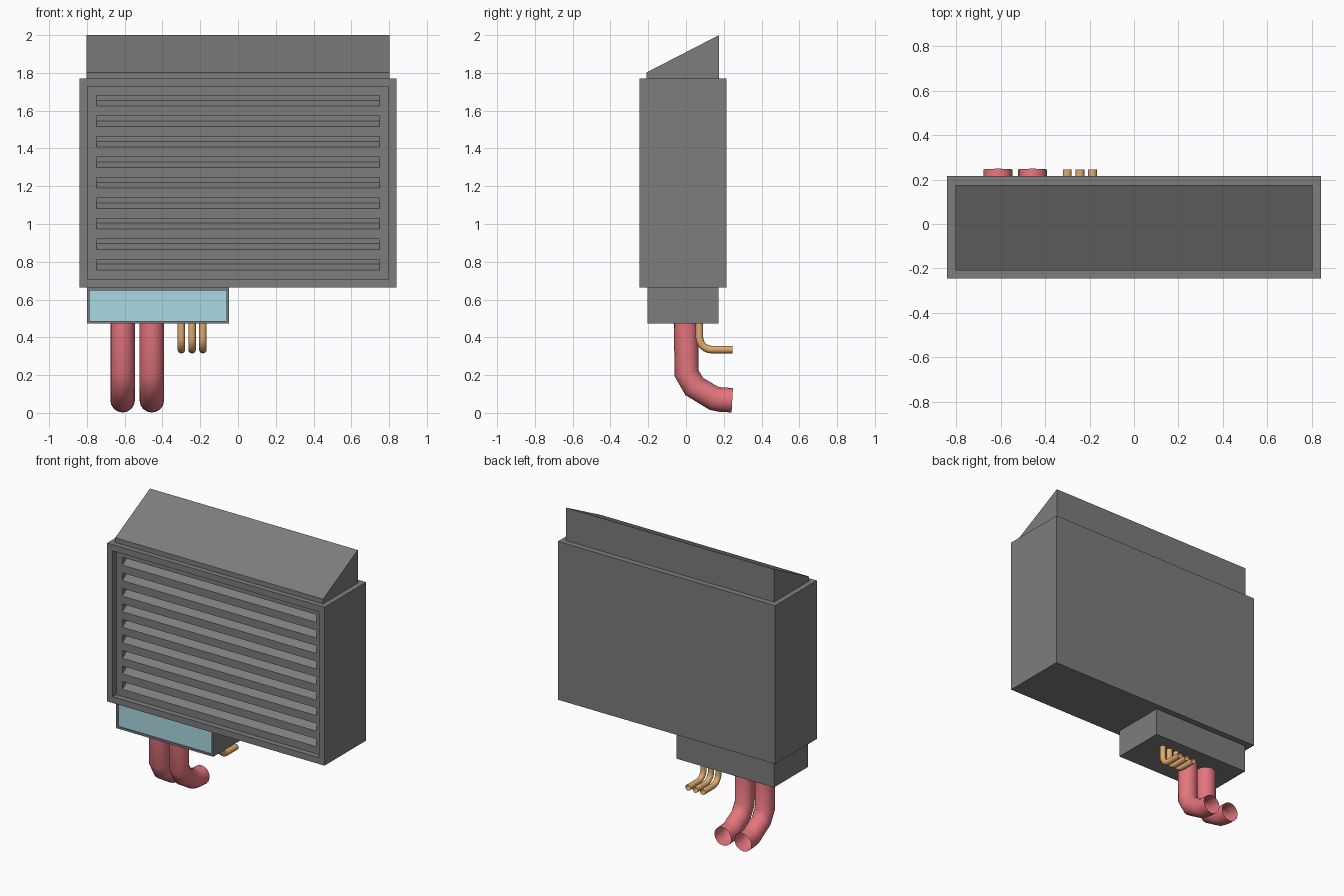
import bpy, bmesh, math

if "Cube" in bpy.data.objects:
    bpy.data.objects.remove(bpy.data.objects["Cube"])


def material(name, rgb):
    m = bpy.data.materials.new(name)
    m.diffuse_color = (*rgb, 1)
    m.use_nodes = True
    m.node_tree.nodes["Principled BSDF"].inputs["Base Color"].default_value = m.diffuse_color
    return m


DARK = material("dark_grey", (0.205, 0.205, 0.205))
RED = material("red_pipe", (0.78, 0.18, 0.21))
COPPER = material("copper", (0.75, 0.41, 0.16))
BLUE = material("pale_blue", (0.40, 0.69, 0.77))


def prisms(name, profiles, x0, x1, mat=DARK):
    """Extrude one or more (y, z) profiles from x0 to x1 into one object."""
    bm = bmesh.new()
    for prof in profiles:
        face = bm.faces.new([bm.verts.new((x0, y, z)) for y, z in prof])
        ext = bmesh.ops.extrude_face_region(bm, geom=[face])["geom"]
        moved = [v for v in ext if isinstance(v, bmesh.types.BMVert)]
        bmesh.ops.translate(bm, vec=(x1 - x0, 0, 0), verts=moved)
    bmesh.ops.recalc_face_normals(bm, faces=bm.faces)
    me = bpy.data.meshes.new(name)
    bm.to_mesh(me)
    bm.free()
    ob = bpy.data.objects.new(name, me)
    bpy.context.collection.objects.link(ob)
    me.materials.append(mat)
    return ob


def rect(y0, y1, z0, z1):
    return [(y0, z0), (y1, z0), (y1, z1), (y0, z1)]


def cut(ob, cutter):
    bpy.context.view_layer.objects.active = ob
    mod = ob.modifiers.new("cut", 'BOOLEAN')
    mod.operation, mod.solver, mod.object = 'DIFFERENCE', 'EXACT', cutter
    bpy.ops.object.modifier_apply(modifier=mod.name)
    bpy.data.objects.remove(cutter)


def pipe(name, x, path, radius, mat):
    """Open-ended tube following a (y, z) path."""
    cu = bpy.data.curves.new(name, 'CURVE')
    cu.dimensions = '3D'
    cu.bevel_depth, cu.bevel_resolution = radius, 6
    sp = cu.splines.new('POLY')
    sp.points.add(len(path) - 1)
    for p, (y, z) in zip(sp.points, path):
        p.co = (x, y, z, 1)
    cu.materials.append(mat)
    ob = bpy.data.objects.new(name, cu)
    bpy.context.collection.objects.link(ob)
    bpy.ops.object.select_all(action='DESELECT')
    ob.select_set(True)
    bpy.context.view_layer.objects.active = ob
    bpy.ops.object.convert(target='MESH')
    bpy.ops.object.shade_smooth_by_angle(angle=math.radians(50))


# Main cabinet with recessed front panel
cabinet = prisms("cabinet", [rect(-0.245, 0.215, 0.664, 1.77)], -0.84, 0.84)
cut(cabinet, prisms("panel_cutter", [rect(-0.3, -0.205, 0.708, 1.727)], -0.797, 0.797))

# Nine louvre slots with sloping floors
slots = []
for i in range(9):
    z = 0.757 + i * 0.1085
    slots.append([(-0.23, z), (-0.205, z), (-0.155, z + 0.03),
                  (-0.155, z + 0.054), (-0.23, z + 0.054)])
cut(cabinet, prisms("slot_cutter", slots, -0.75, 0.75))

# Sloped hood on top
prisms("hood", [[(-0.208, 1.77), (0.175, 1.77), (0.175, 2.0), (-0.208, 1.803)]],
       -0.803, 0.803)

# Lower connection box with inset blue front
box = prisms("connection_box", [rect(-0.205, 0.172, 0.473, 0.664)], -0.8, -0.048)
cut(box, prisms("window_cutter", [rect(-0.25, -0.195, 0.487, 0.648)], -0.785, -0.062))
prisms("blue_panel", [rect(-0.197, -0.19, 0.487, 0.648)], -0.785, -0.062, BLUE)

# Two large red pipes bending to the back
big_path = [(0.0, 0.478), (0.003, 0.21), (0.043, 0.14), (0.148, 0.077),
            (0.182, 0.0705), (0.245, 0.067)]
for n, x in enumerate((-0.611, -0.456)):
    pipe(f"large_pipe_{n + 1}", x, big_path, 0.065, RED)

# Three small copper pipes
r = 0.065
bend = [(0.071 + r - r * math.cos(a), 0.335 + r - r * math.sin(a))
        for a in (math.radians(15 * k) for k in range(7))]
small_path = [(0.071, 0.478)] + bend + [(0.245, 0.335)]
for n, x in enumerate((-0.3, -0.243, -0.186)):
    pipe(f"small_pipe_{n + 1}", x, small_path, 0.02, COPPER)
